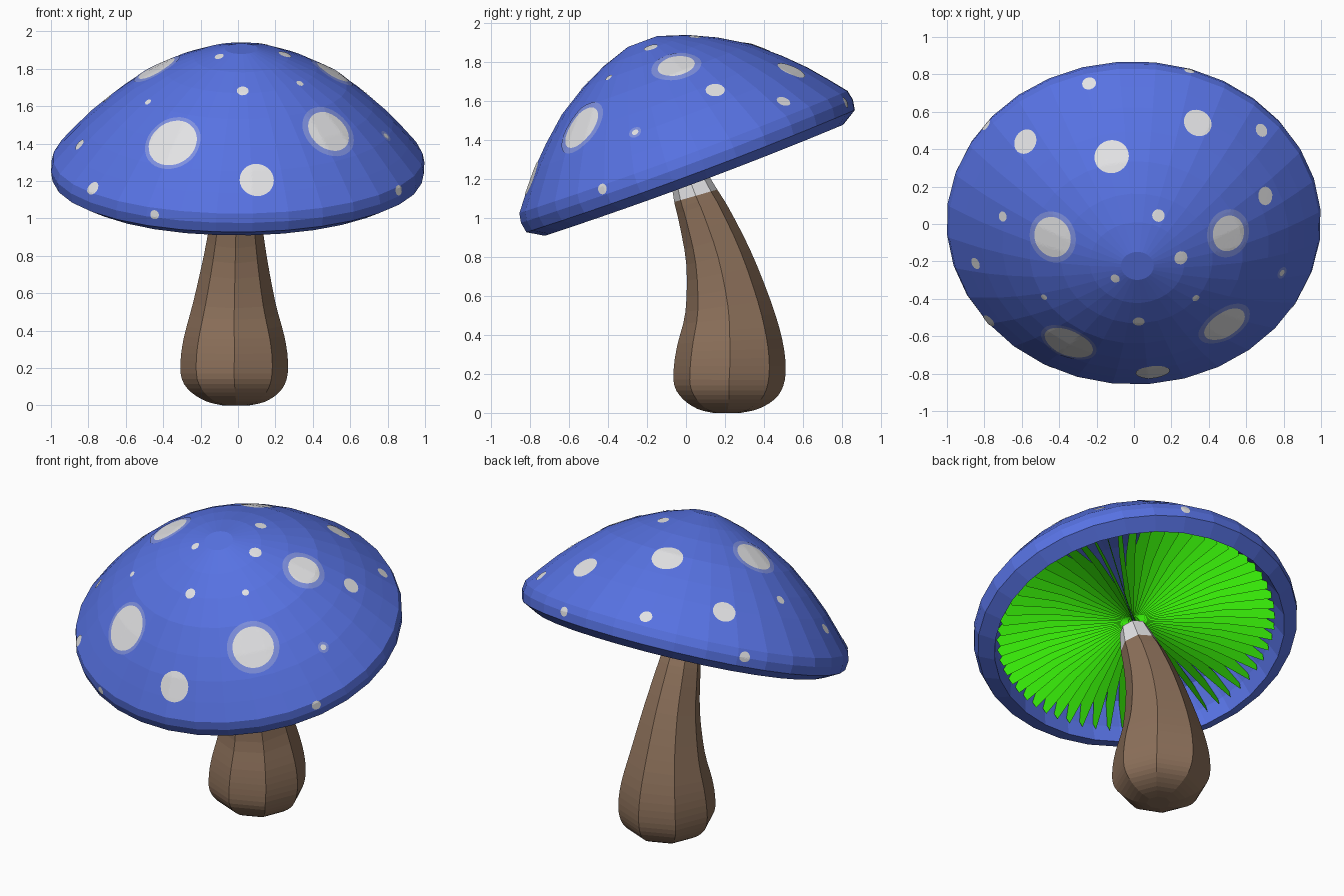
import bpy, bmesh, math
from mathutils import Vector, Matrix
from mathutils.bvhtree import BVHTree

if "Cube" in bpy.data.objects:
    bpy.data.objects.remove(bpy.data.objects["Cube"])


def material(name, rgb):
    m = bpy.data.materials.new(name)
    lin = [((c / 255 + 0.055) / 1.055) ** 2.4 for c in rgb]
    m.diffuse_color = (*lin, 1)
    m.use_nodes = True
    m.node_tree.nodes["Principled BSDF"].inputs["Base Color"].default_value = m.diffuse_color
    return m


BLUE = material("cap blue", (87, 114, 226))
HALO = material("spot halo blue", (126, 144, 224))
WHITE = material("spot white", (226, 226, 228))
BROWN = material("stem brown", (140, 112, 90))
GREEN = material("gill green", (54, 232, 8))


def finish(bm, name, mats, fix=True):
    if fix:
        bmesh.ops.recalc_face_normals(bm, faces=bm.faces)
    me = bpy.data.meshes.new(name)
    bm.to_mesh(me)
    bm.free()
    for m in mats:
        me.materials.append(m)
    ob = bpy.data.objects.new(name, me)
    bpy.context.collection.objects.link(ob)
    return ob


def loft(bm, rings):
    """Bridge rings of points, close both ends; returns faces per segment."""
    vs = [[bm.verts.new(p) for p in r] for r in rings]
    n = len(vs[0])
    segs = []
    for a, b in zip(vs, vs[1:]):
        segs.append([bm.faces.new((a[i], a[(i + 1) % n], b[(i + 1) % n], b[i]))
                     for i in range(n)])
    bm.faces.new(vs[0][::-1])
    segs[-1].append(bm.faces.new(vs[-1]))
    return segs


def smooth_path(pts, steps):
    """Catmull-Rom interpolation of tuples."""
    out = []
    for i in range(len(pts) - 1):
        quad = [pts[max(i - 1, 0)], pts[i], pts[i + 1], pts[min(i + 2, len(pts) - 1)]]
        for s in range(steps):
            t = s / steps
            out.append([0.5 * (2 * b + (c - a) * t + (2 * a - 5 * b + 4 * c - d) * t * t
                               + (3 * b - a - 3 * c + d) * t ** 3) for a, b, c, d in zip(*quad)])
    return out + [list(pts[-1])]


TILT = Matrix.Rotation(math.radians(20.4), 3, 'X')
CENTRE = Vector((0, -0.013, 1.34))


def cap_point(r, h, a):
    """Point on the tilted, slightly oval cap at radius r, height h, angle a."""
    x, y = 1.098 * r * math.cos(a), r * math.sin(a)
    return TILT @ Vector((x + 0.03 * h, y, h - 0.02 * x * x)) + CENTRE


# cap: dome, rolled rim and hollow underside in one profile
SIDES = 32
profile = [(0.08, 0.605), (0.23, 0.556), (0.37, 0.49), (0.52, 0.398), (0.65, 0.285),
           (0.75, 0.185), (0.83, 0.09), (0.902, 0.0), (0.912, -0.05), (0.903, -0.105),
           (0.82, -0.155), (0.79, -0.06), (0.70, 0.06), (0.40, 0.18), (0.05, 0.2)]
bm = bmesh.new()
loft(bm, [[cap_point(r, h, math.tau * i / SIDES + 0.08) for i in range(SIDES)]
          for r, h in profile])
bmesh.ops.recalc_face_normals(bm, faces=bm.faces)
tree = BVHTree.FromBMesh(bm)
finish(bm, "cap", [BLUE])

# gills: radial blades inside the cap
blade = [(0.03, -0.03), (0.5, -0.06), (0.775, -0.115), (0.785, -0.06), (0.70, 0.04),
         (0.38, 0.14), (0.03, 0.16)]
bm = bmesh.new()
for i in range(60):
    bm.faces.new([bm.verts.new(cap_point(r, h, math.tau * i / 60)) for r, h in blade])
finish(bm, "gills", [GREEN], fix=False)

# stem: eight-sided, leaning, bulbous foot; (x, y, z, radius, tilt)
stem = [(-0.01, 0.21, 0.0, 0.07, 0), (-0.01, 0.215, 0.02, 0.155, 0),
        (-0.015, 0.22, 0.07, 0.235, 0), (-0.02, 0.22, 0.14, 0.28, 0),
        (-0.02, 0.225, 0.24, 0.287, 0), (-0.02, 0.225, 0.37, 0.268, 3),
        (-0.02, 0.215, 0.55, 0.22, 8), (-0.015, 0.165, 0.8, 0.168, 14),
        (-0.01, 0.09, 1.02, 0.132, 16), (-0.005, 0.05, 1.115, 0.115, 16),
        (0.0, 0.0, 1.25, 0.085, 20)]
rings = []
for x, y, z, r, t in smooth_path(stem, 3):
    rot = Matrix.Rotation(math.radians(t), 3, 'X')
    rings.append([rot @ Vector((r * math.cos(k * math.tau / 8), r * math.sin(k * math.tau / 8), 0))
                  + Vector((x, y, z)) for k in range(8)])
bm = bmesh.new()
for seg in loft(bm, rings)[-3:]:
    for f in seg:
        f.material_index = 1        # pale collar under the cap
finish(bm, "stem", [BROWN, WHITE])


# spots: thin discs wrapped on the cap, some with a paler blue halo
def add_spot(bm, p, n, r, halo):
    u = n.orthogonal().normalized()
    v = n.cross(u)
    steps = max(2, math.ceil(r / 0.015))
    radii = [r * k / steps for k in range(1, steps + 1)]
    if halo:
        radii += [r + halo / 2, r + halo]
    seg = 32 if r > 0.05 else 14

    def wrap(q):
        co, nn, _, _ = tree.find_nearest(q)
        return bm.verts.new(co + nn * 0.003)

    mid, prev = wrap(p), None
    for k, rad in enumerate(radii):
        ring = [wrap(p + (u * math.cos(i * math.tau / seg) + v * math.sin(i * math.tau / seg)) * rad)
                for i in range(seg)]
        for i in range(seg):
            j = (i + 1) % seg
            f = bm.faces.new((prev[i], ring[i], ring[j], prev[j]) if prev
                             else (mid, ring[i], ring[j]))
            f.material_index = int(k >= steps)
        prev = ring


# (x, y, radius, halo) seen from the top
top_spots = [(-.24, .75, .038, 0), (-.58, .44, .068, 0), (-.12, .36, .093, 0), (.34, .54, .077, 0),
             (.68, .50, .037, 0), (.70, .15, .05, 0), (.13, .045, .034, 0), (-.435, -.07, .11, .03),
             (.505, -.05, .097, .035), (.25, -.18, .037, 0), (-.10, -.29, .025, 0),
             (-.70, .04, .028, 0), (-.845, -.21, .033, 0), (-.48, -.39, .018, 0),
             (.025, -.52, .032, 0), (.33, -.395, .02, 0), (.79, -.26, .018, .016)]
# (x, z, radius, halo) seen from the front
front_spots = [(.485, 1.465, .122, .033), (-.35, 1.405, .137, .022), (.10, 1.205, .092, 0),
               (-.775, 1.16, .038, 0), (-.445, 1.02, .025, 0)]
# points on the rim, snapped to the nearest surface
rim_spots = [(.86, -.43, 1.15, .028), (.30, .84, 1.60, .03), (-.79, .53, 1.48, .033)]

bm = bmesh.new()
for x, y, r, halo in top_spots:
    p, n, _, _ = tree.ray_cast(Vector((x, y, 5)), Vector((0, 0, -1)))
    if p:
        add_spot(bm, p, n, r, halo)
for x, z, r, halo in front_spots:
    p, n, _, _ = tree.ray_cast(Vector((x, -5, z)), Vector((0, 1, 0)))
    if p:
        add_spot(bm, p, n, r, halo)
for x, y, z, r in rim_spots:
    p, n, _, _ = tree.find_nearest(Vector((x, y, z)))
    add_spot(bm, p, n, r, 0)
finish(bm, "spots", [WHITE, HALO], fix=False)
